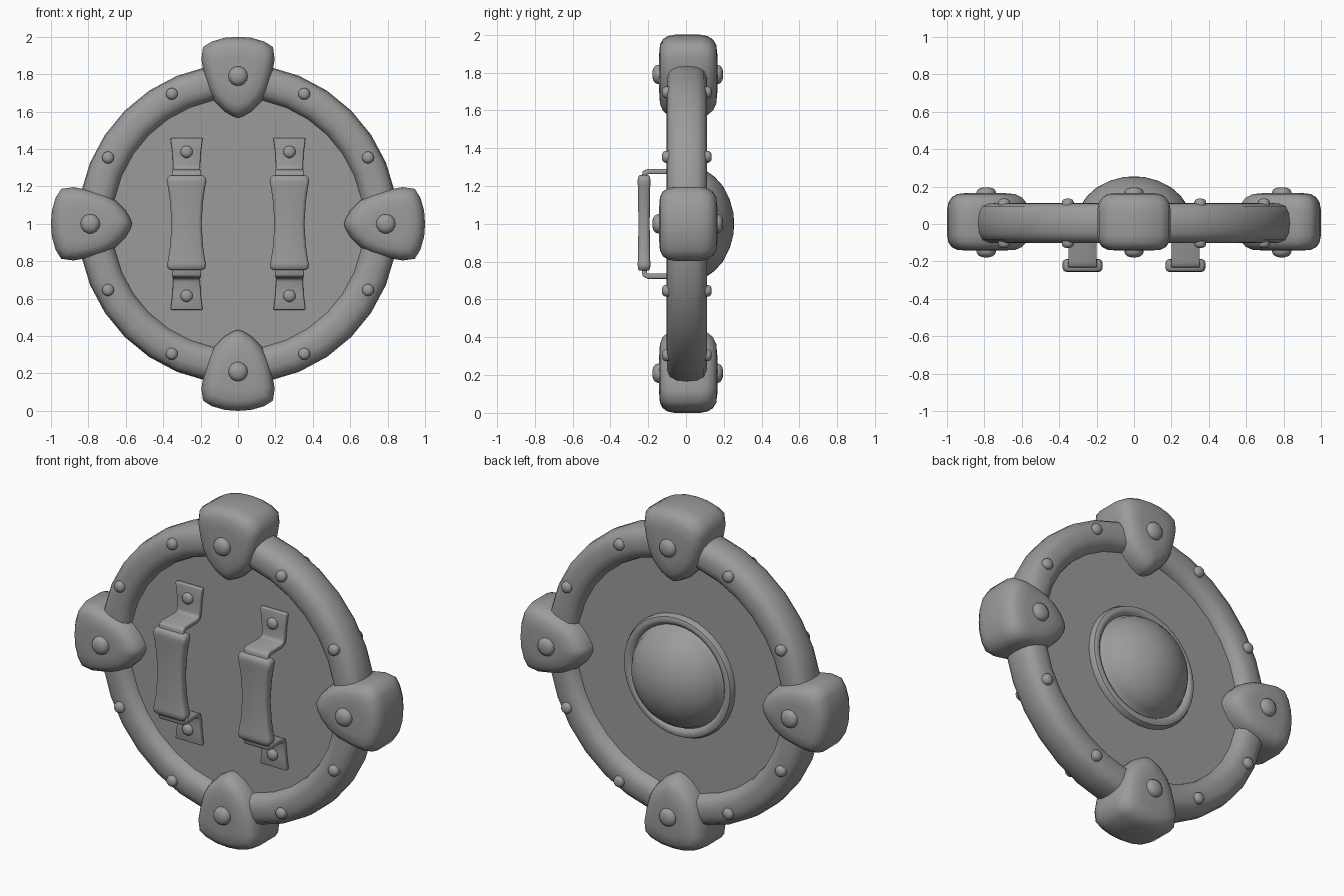
import bpy, bmesh, math
from mathutils import Vector

old = bpy.data.objects.get("Cube")
if old:
    bpy.data.objects.remove(old, do_unlink=True)

steel = bpy.data.materials.new("plain grey")
steel.use_nodes = True
GREY = (0.33, 0.33, 0.33, 1)
steel.diffuse_color = GREY
steel.node_tree.nodes["Principled BSDF"].inputs["Base Color"].default_value = GREY

CENTRE_Z = 1.0


def finish(name, bm, sharp=40):
    """Turn a bmesh into a smooth-shaded object with sharp creases."""
    bmesh.ops.remove_doubles(bm, verts=bm.verts, dist=1e-5)
    bmesh.ops.recalc_face_normals(bm, faces=bm.faces)
    mesh = bpy.data.meshes.new(name)
    bm.to_mesh(mesh)
    bm.free()
    for p in mesh.polygons:
        p.use_smooth = True
    mesh.set_sharp_from_angle(angle=math.radians(sharp))
    mesh.materials.append(steel)
    obj = bpy.data.objects.new(name, mesh)
    bpy.context.collection.objects.link(obj)
    return obj


def loft(bm, rings, closed=True, caps=False, loop=False):
    """Skin a list of point rings; optionally cap the ends or join them."""
    rows = [[bm.verts.new(p) for p in ring] for ring in rings]
    pairs = list(zip(rows, rows[1:]))
    if loop:
        pairs.append((rows[-1], rows[0]))
    n = len(rows[0])
    for a, b in pairs:
        for i in range(n if closed else n - 1):
            j = (i + 1) % n
            bm.faces.new((a[i], a[j], b[j], b[i]))
    if caps:
        bm.faces.new(rows[0])
        bm.faces.new(rows[-1])


def lathe(name, profile, at=(0, 0, CENTRE_Z), side=1, segments=32, loop=False):
    """Spin (radius, depth) points around the y axis."""
    bm = bmesh.new()
    rings = []
    for r, d in profile:
        ring = []
        for i in range(segments):
            a = math.tau * i / segments
            ring.append(Vector(at) + Vector((r * math.cos(a), side * d, r * math.sin(a))))
        rings.append(ring)
    loft(bm, rings, caps=not loop, loop=loop)
    return finish(name, bm)


def rivet(name, x, y, z, radius, height, side):
    dome = [(1, -0.6), (1, 0.3), (0.88, 0.65), (0.6, 0.9), (0.25, 1)]
    lathe(name, [(r * radius, d * height) for r, d in dome], (x, y, z), side, 14)


# Board and rim
lathe("board", [(0.72, -0.04), (0.72, 0.05)], segments=48)
rim = [(0.67, -0.03), (0.68, -0.065), (0.705, -0.092), (0.74, -0.102), (0.79, -0.1),
       (0.83, -0.085), (0.85, -0.05), (0.856, 0.005), (0.85, 0.06), (0.83, 0.095),
       (0.79, 0.11), (0.74, 0.112), (0.705, 0.102), (0.68, 0.075), (0.67, 0.04)]
lathe("rim", rim, segments=32, loop=True)

# Domed boss with a raised collar on the back
boss = [(0.355, 0.03), (0.354, 0.065), (0.345, 0.083), (0.328, 0.09), (0.31, 0.085),
        (0.297, 0.07), (0.287, 0.08), (0.278, 0.11), (0.25, 0.15), (0.2, 0.195),
        (0.13, 0.231), (0.06, 0.25), (0.015, 0.254)]
lathe("boss", boss, segments=40)

# Four corner clamps: outline is (across, outward), lofted through the depth
half = [(0.07, 0.995), (0.14, 0.975), (0.187, 0.945), (0.196, 0.88), (0.182, 0.8),
        (0.16, 0.72), (0.125, 0.655), (0.07, 0.6), (0.025, 0.574)]
outline = [(0, 1.0)] + half + [(0, 0.567)] + [(-a, r) for a, r in reversed(half)]
levels = [(-0.142, 0.45), (-0.138, 0.72), (-0.123, 0.87), (-0.098, 0.96), (-0.06, 1),
          (0.075, 1), (0.115, 0.96), (0.142, 0.87), (0.16, 0.72), (0.166, 0.45)]
MID = 0.81
for k, place in enumerate(("left", "top", "right", "bottom")):
    ang = k * math.pi / 2
    out = Vector((math.cos(ang), 0, math.sin(ang)))
    across = Vector((-out.z, 0, out.x))
    mid = Vector((0, 0, CENTRE_Z))
    bm = bmesh.new()
    loft(bm, [[mid + across * a * s + out * (MID + (r - MID) * s) + Vector((0, y, 0))
               for a, r in outline] for y, s in levels], caps=True)
    finish(place + "_clamp", bm, 60)
    p = mid + out * 0.79
    rivet(place + "_clamp_front_rivet", p.x, -0.138, p.z, 0.052, 0.04, -1)
    rivet(place + "_clamp_back_rivet", p.x, 0.16, p.z, 0.052, 0.036, 1)
    # Two rim rivets between neighbouring clamps, on both faces
    for n, offset in enumerate((27, 63)):
        b = ang + math.radians(offset)
        x, z = 0.78 * math.cos(b), CENTRE_Z + 0.78 * math.sin(b)
        rivet(f"rim_front_rivet_{k}_{n}", x, -0.1, z, 0.032, 0.028, -1)
        rivet(f"rim_back_rivet_{k}_{n}", x, 0.11, z, 0.032, 0.026, 1)

# Two arm grips held by bent brackets
bend = [(-0.055, 1.46, 0.086), (-0.055, 1.38, 0.076), (-0.057, 1.31, 0.072),
        (-0.065, 1.287, 0.072), (-0.085, 1.277, 0.074), (-0.2, 1.277, 0.076),
        (-0.218, 1.27, 0.078), (-0.223, 1.225, 0.078)]
sleeve = [(0.752, 0.088, 0.024), (0.762, 0.1, 0.032), (0.785, 0.105, 0.034),
          (0.8, 0.1, 0.033), (0.88, 0.088, 0.031), (1.0, 0.08, 0.03),
          (1.12, 0.088, 0.031), (1.2, 0.1, 0.033), (1.225, 0.106, 0.034),
          (1.247, 0.102, 0.032), (1.257, 0.09, 0.024)]
for side, x in (("left", 0.275), ("right", -0.275)):
    for end, s in (("upper", 1), ("lower", -1)):
        bm = bmesh.new()
        loft(bm, [[(x - w, y, 1 + s * (z - 1)), (x + w, y, 1 + s * (z - 1))]
                  for y, z, w in bend], closed=False)
        bracket = finish(f"{side}_{end}_bracket", bm)
        solid = bracket.modifiers.new("thickness", "SOLIDIFY")
        solid.thickness, solid.offset = 0.028, 0
        bevel = bracket.modifiers.new("soft edges", "BEVEL")
        bevel.width, bevel.segments = 0.006, 2
        rivet(f"{side}_{end}_bracket_rivet", x, -0.068, 1 + s * 0.385, 0.033, 0.025, -1)
    bm = bmesh.new()
    rings = []
    for z, w, d in sleeve:
        c = 0.018
        quarter = [(w, d - c), (w - c * 0.3, d - c * 0.3), (w - c, d)]
        ring = quarter + [(-a, b) for a, b in reversed(quarter)]
        ring += [(-a, -b) for a, b in ring]
        rings.append([(x + a, -0.222 + b, z) for a, b in ring])
    loft(bm, rings, caps=True)
    finish(side + "_grip", bm, 50)
